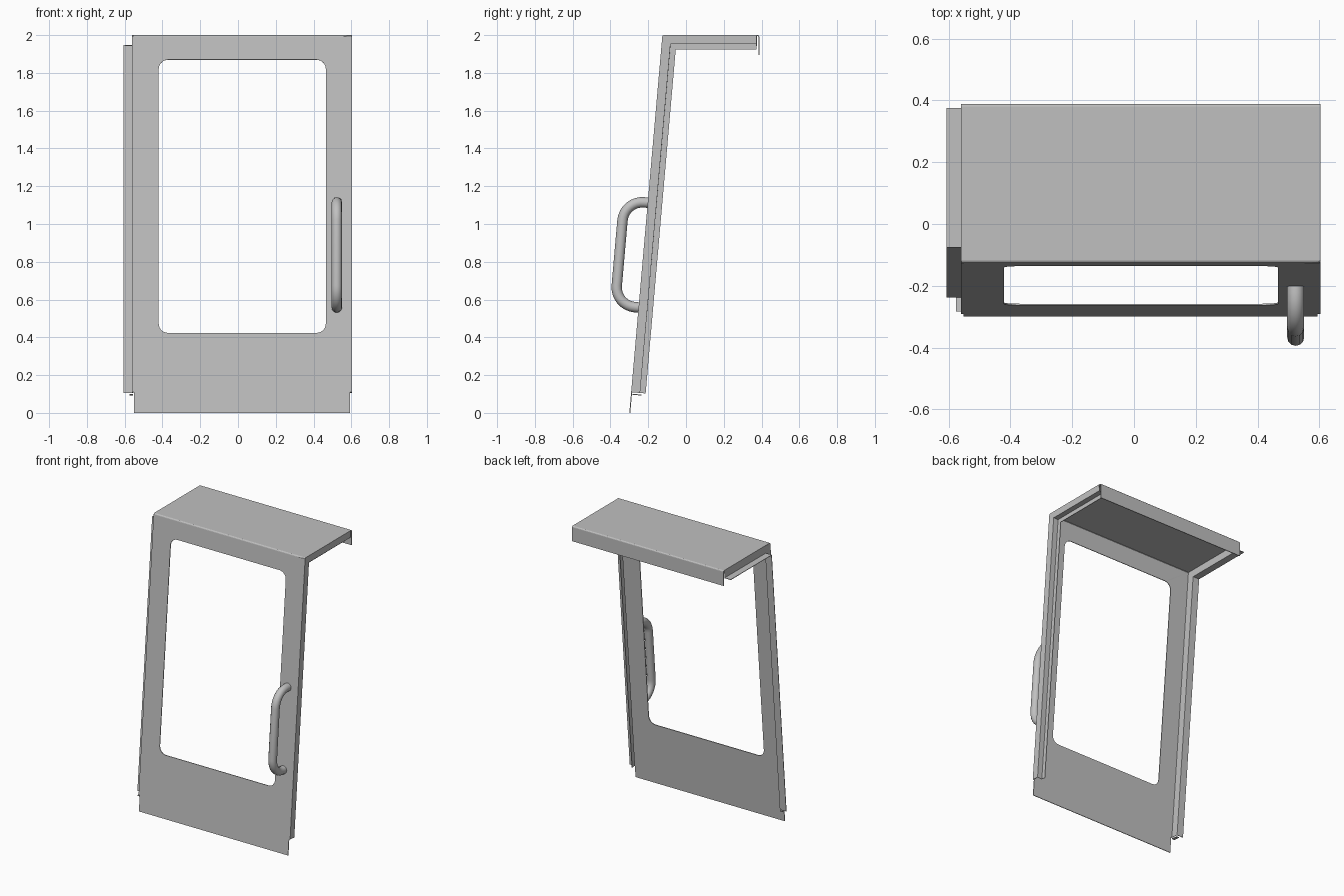
import bpy, bmesh, math
from mathutils import Vector

cube = bpy.data.objects.get("Cube")
if cube:
    bpy.data.objects.remove(cube, do_unlink=True)

LEAN = math.atan2(0.175, 2.0)      # backward lean of the front panel
FOOT_Y, TOP_Z, BACK_Y = -0.30, 2.0, 0.388
LENGTH = TOP_Z / math.cos(LEAN)    # panel length along its slope
X0, X1 = -0.56, 0.603              # sheet edges
HEM = 0.11                         # side folds start above the foot
SHEET = 0.005

steel = bpy.data.materials.new("grey painted steel")
steel.use_nodes = True
GREY = (0.53, 0.53, 0.53, 1)
steel.diffuse_color = GREY
steel.node_tree.nodes["Principled BSDF"].inputs["Base Color"].default_value = GREY


def on_panel(x, s, d=0.0):
    """Point s along the slope and d behind the panel face."""
    return Vector((x, FOOT_Y + s * math.sin(LEAN) + d * math.cos(LEAN),
                   s * math.cos(LEAN) - d * math.sin(LEAN)))


def finish(bm, name, sheet=True, bend=0.0):
    me = bpy.data.meshes.new(name)
    bm.to_mesh(me)
    bm.free()
    ob = bpy.data.objects.new(name, me)
    bpy.context.collection.objects.link(ob)
    me.materials.append(steel)
    if bend:
        mod = ob.modifiers.new("bend", 'BEVEL')
        mod.width, mod.segments = bend, 3
        mod.limit_method, mod.angle_limit = 'ANGLE', math.radians(40)
    if sheet:
        mod = ob.modifiers.new("thickness", 'SOLIDIFY')
        mod.thickness, mod.offset = SHEET, -1
    return ob


def rounded_rect(x0, x1, s0, s1, r, steps=6):
    pts = []
    corners = [(x1 - r, s1 - r), (x0 + r, s1 - r), (x0 + r, s0 + r), (x1 - r, s0 + r)]
    for q, (cx, cs) in enumerate(corners):
        for i in range(steps + 1):
            a = math.pi / 2 * (q + i / steps)
            pts.append((cx + r * math.cos(a), cs + r * math.sin(a)))
    return pts


# Front panel with its window, bent over into the roof and the rear lip
bm = bmesh.new()
NOTCH = 0.009
outline = [(X0 + NOTCH, 0), (X1 - NOTCH, 0), (X1 - NOTCH, HEM), (X1, HEM),
           (X1, LENGTH), (X0, LENGTH), (X0, HEM), (X0 + NOTCH, HEM)]
window = rounded_rect(-0.42, 0.465, 0.425, 1.877, 0.05)
edges = []
for loop in (outline, window):
    vs = [bm.verts.new(on_panel(x, s)) for x, s in loop]
    edges += [bm.edges.new((vs[i - 1], vs[i])) for i in range(len(vs))]
bmesh.ops.triangle_fill(bm, edges=edges, use_beauty=True,
                        normal=(0, -math.cos(LEAN), math.sin(LEAN)))
rows = [on_panel(0, LENGTH), Vector((0, BACK_Y, TOP_Z)), Vector((0, BACK_Y, 1.895))]
grid = [[bm.verts.new((x, p.y, p.z)) for x in (X0, X1)] for p in rows]
for a, b in zip(grid, grid[1:]):
    bm.faces.new((a[0], a[1], b[1], b[0]))
bmesh.ops.remove_doubles(bm, verts=bm.verts, dist=0.0005)
bmesh.ops.recalc_face_normals(bm, faces=bm.faces)
roof = max(bm.faces, key=lambda f: f.normal.z ** 2)
if roof.normal.z < 0:
    bmesh.ops.reverse_faces(bm, faces=bm.faces)
finish(bm, "door_skin", bend=0.008)


def folded_edge(name, profile, end_y):
    """Sweep an (x, depth) section up the panel edge and back under the roof."""
    bm = bmesh.new()
    rails = []
    for x, d in profile:
        corner_z = TOP_Z - d
        corner_y = FOOT_Y + corner_z * math.tan(LEAN) + d / math.cos(LEAN)
        pts = [on_panel(x, HEM, d), (x, corner_y, corner_z), (x, end_y, corner_z)]
        rails.append([bm.verts.new(p) for p in pts])
    for a, b in zip(rails, rails[1:]):
        for i in range(2):
            bm.faces.new((a[i], b[i], b[i + 1], a[i + 1]))
    bmesh.ops.recalc_face_normals(bm, faces=bm.faces)
    ob = finish(bm, name)
    ob.modifiers["thickness"].offset = 0
    ob.modifiers["thickness"].thickness = 0.004


# Outward fold on one side, stepped inward fold on the other
folded_edge("right_outer_flange",
            [(X0 + .002, .002), (X0 + .002, .055), (-0.606, .055)], 0.375)
folded_edge("left_stepped_flange",
            [(X1 - .002, .002), (X1 - .002, .046), (0.565, .046), (0.565, .077)], 0.372)

# Small stop tab at the foot of the outward fold
bm = bmesh.new()
bm.faces.new([bm.verts.new(on_panel(x, 0.102, d))
              for x, d in ((-0.575, .008), (-0.555, .008), (-0.555, .055), (-0.575, .055))])
finish(bm, "stop_tab")

# Grab handle: a bent tube standing off the panel
STAND, BEND, LOW, HIGH = 0.125, 0.105, 0.56, 1.117
path = [(LOW, 0)]
for centre, start in ((LOW + BEND, math.pi), (HIGH - BEND, math.pi / 2)):
    for i in range(9):
        a = start - math.pi / 2 * i / 8
        path.append((centre + BEND * math.cos(a), STAND - BEND + BEND * math.sin(a)))
path.append((HIGH, 0))
curve = bpy.data.curves.new("grab_handle", 'CURVE')
curve.dimensions = '3D'
curve.bevel_depth, curve.bevel_resolution = 0.0275, 4
curve.use_fill_caps = True
spline = curve.splines.new('POLY')
spline.points.add(len(path) - 1)
for p, (s, d) in zip(spline.points, path):
    p.co = (*on_panel(0.523, s, -d), 1)
spline.use_smooth = True
handle = bpy.data.objects.new("grab_handle", curve)
bpy.context.collection.objects.link(handle)
curve.materials.append(steel)
